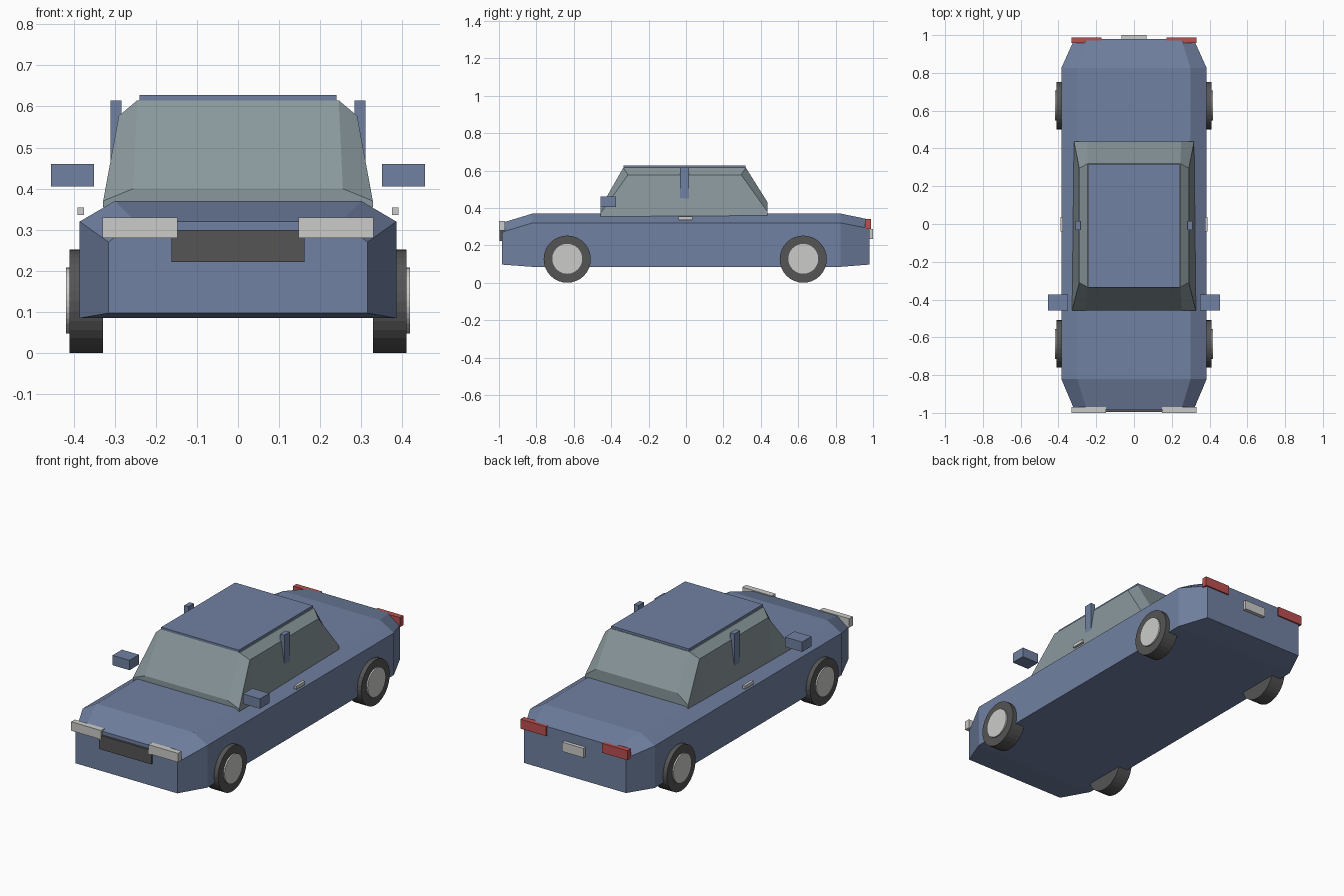
import bpy, bmesh, math
from mathutils import Matrix

cube = bpy.data.objects.get("Cube")
if cube:
    bpy.data.objects.remove(cube, do_unlink=True)


def material(name, rgb):
    m = bpy.data.materials.new(name)
    m.use_nodes = True
    m.diffuse_color = (*rgb, 1)
    m.node_tree.nodes["Principled BSDF"].inputs["Base Color"].default_value = (*rgb, 1)
    return m


BLUE = material("slate blue paint", (0.165, 0.22, 0.36))
GLASS = material("grey green glass", (0.25, 0.31, 0.33))
RUBBER = material("dark grey", (0.09, 0.09, 0.09))
SILVER = material("light grey", (0.6, 0.6, 0.59))
RED = material("tail red", (0.5, 0.08, 0.08))


def finish(name, bm, mat):
    bmesh.ops.recalc_face_normals(bm, faces=bm.faces)
    mesh = bpy.data.meshes.new(name)
    bm.to_mesh(mesh)
    bm.free()
    mesh.materials.append(mat)
    obj = bpy.data.objects.new(name, mesh)
    bpy.context.collection.objects.link(obj)
    return obj


def box(name, x, y, z, mat):
    """Box from (low, high) extents on each axis."""
    bm = bmesh.new()
    bmesh.ops.create_cube(bm, size=1)
    spans = (x, y, z)
    for v in bm.verts:
        v.co = [(lo + hi) / 2 + c * (hi - lo) for c, (lo, hi) in zip(v.co, spans)]
    return finish(name, bm, mat)


def pair(name, x, y, z, mat):
    """Matching boxes on the left (+x) and right sides."""
    box("left_" + name, x, y, z, mat)
    box("right_" + name, (-x[1], -x[0]), y, z, mat)


def loft(name, stations, mat):
    """Skin mirrored sections; each lists half points (x, y, z), bottom to top."""
    bm = bmesh.new()
    rings = []
    for half in stations:
        ring = half + [(-x, y, z) for x, y, z in reversed(half)]
        rings.append([bm.verts.new(p) for p in ring])
    n = len(rings[0])
    for a, b in zip(rings, rings[1:]):
        for i in range(n):
            j = (i + 1) % n
            bm.faces.new((a[i], a[j], b[j], b[i]))
    bm.faces.new(rings[0])
    bm.faces.new(rings[-1])
    return finish(name, bm, mat)


def disc(name, x0, x1, y, z, radius, mat):
    bm = bmesh.new()
    place = Matrix.Translation(((x0 + x1) / 2, y, z)) @ Matrix.Rotation(math.pi / 2, 4, 'Y')
    bmesh.ops.create_cone(bm, cap_ends=True, segments=32, radius1=radius,
                          radius2=radius, depth=abs(x1 - x0), matrix=place)
    return finish(name, bm, mat)


# Lower body with chamfered shoulders and tapered ends
def body_section(y, side, top_x, bottom, shoulder, top):
    return [(side, y, bottom), (side, y, shoulder), (top_x, y, top)]


loft("body", [
    body_section(-0.985, 0.315, 0.25, 0.097, 0.27, 0.32),
    body_section(-0.82, 0.385, 0.30, 0.085, 0.32, 0.37),
    body_section(0.825, 0.385, 0.30, 0.085, 0.32, 0.37),
    body_section(0.98, 0.315, 0.25, 0.097, 0.29, 0.338),
], BLUE)

# Glass cabin
loft("cabin_glass", [
    [(0.328, -0.458, 0.355), (0.328, -0.458, 0.37), (0.255, -0.458, 0.40)],
    [(0.326, -0.31, 0.355), (0.29, -0.31, 0.577), (0.245, -0.335, 0.615)],
    [(0.320, 0.295, 0.355), (0.29, 0.295, 0.577), (0.245, 0.32, 0.615)],
    [(0.318, 0.436, 0.355), (0.318, 0.436, 0.38), (0.25, 0.436, 0.43)],
], GLASS)
box("roof", (-0.24, 0.24), (-0.335, 0.317), (0.597, 0.628), BLUE)

# Side fittings
pair("door_pillar", (0.283, 0.31), (-0.033, 0.015), (0.38, 0.615), BLUE)
pair("side_mirror", (0.35, 0.455), (-0.457, -0.374), (0.405, 0.46), BLUE)
pair("door_handle", (0.375, 0.39), (-0.04, 0.036), (0.336, 0.354), SILVER)

# Front and rear fittings
pair("headlight", (0.147, 0.33), (-1.0, -0.968), (0.28, 0.33), SILVER)
box("grille", (-0.162, 0.162), (-0.996, -0.97), (0.222, 0.30), RUBBER)
pair("tail_light", (0.172, 0.33), (0.957, 0.988), (0.287, 0.34), RED)
box("rear_plate", (-0.066, 0.066), (0.97, 1.0), (0.235, 0.287), SILVER)

# Wheels
for side, s in (("left", 1), ("right", -1)):
    for end, y in (("front", -0.635), ("rear", 0.627)):
        disc(f"{side}_{end}_tyre", s * 0.328, s * 0.41, y, 0.126, 0.126, RUBBER)
        disc(f"{side}_{end}_hub", s * 0.35, s * 0.418, y, 0.128, 0.08, SILVER)
